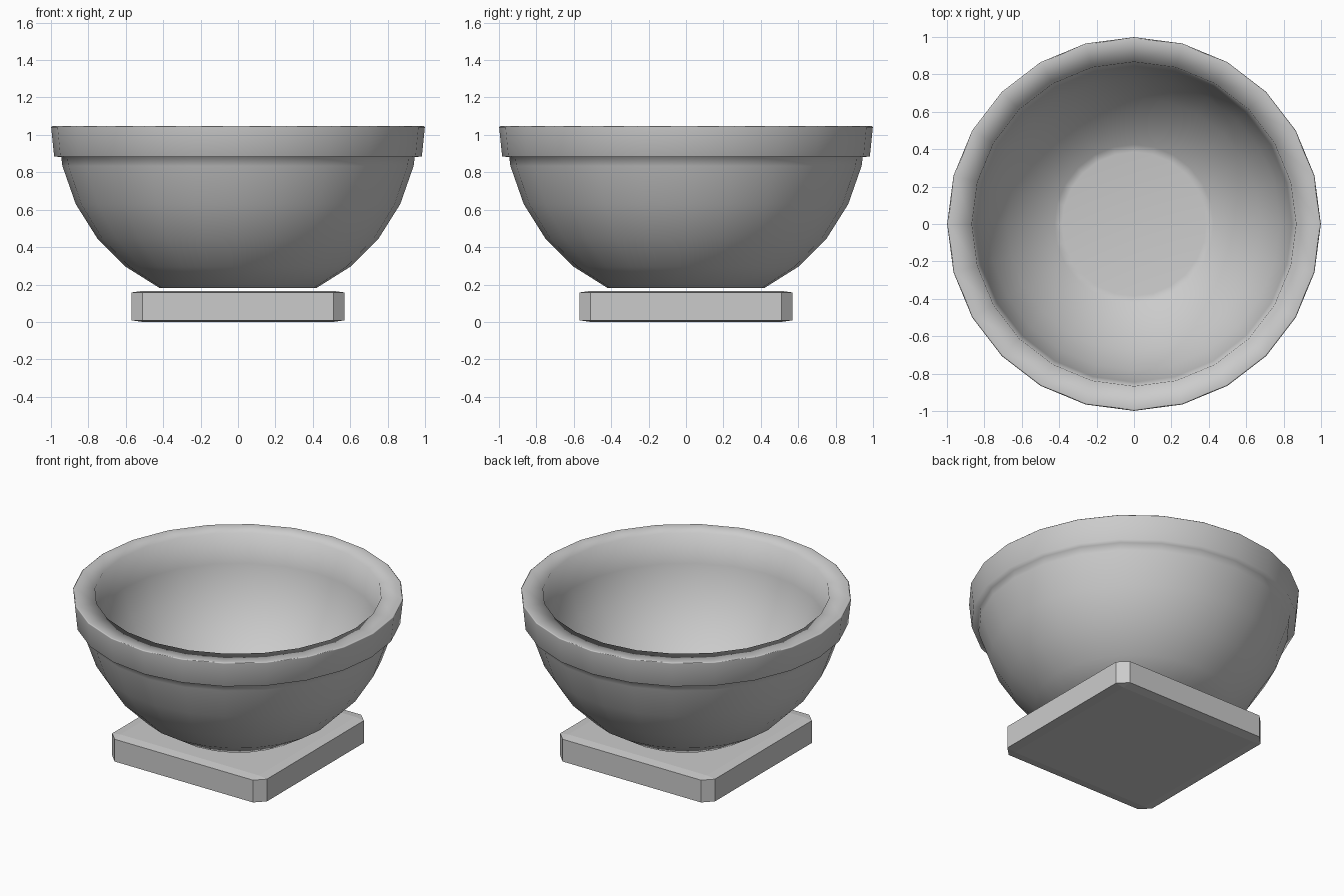
import bpy, bmesh, math
from mathutils import Matrix

if "Cube" in bpy.data.objects:
    bpy.data.objects.remove(bpy.data.objects["Cube"])


def add_object(name, bm, smooth):
    bmesh.ops.recalc_face_normals(bm, faces=bm.faces[:])
    me = bpy.data.meshes.new(name)
    bm.to_mesh(me)
    bm.free()
    for p in me.polygons:
        p.use_smooth = smooth
    ob = bpy.data.objects.new(name, me)
    bpy.context.collection.objects.link(ob)
    return ob


def lathe(name, profile, segments):
    bm = bmesh.new()
    verts = [bm.verts.new((r, 0, z)) for r, z in profile]
    edges = [bm.edges.new(pair) for pair in zip(verts, verts[1:])]
    bmesh.ops.spin(bm, geom=verts + edges, cent=(0, 0, 0), axis=(0, 0, 1),
                   angle=math.tau, steps=segments, use_merge=False)
    bmesh.ops.remove_doubles(bm, verts=bm.verts[:], dist=1e-4)
    return add_object(name, bm, True)


def arc(radius, first, last):
    """Points of a hemisphere hanging from the rim height, in 90/7 degree steps."""
    step = math.pi / 14
    return [(radius * math.sin(i * step), 1.048 - radius * math.cos(i * step))
            for i in range(first, last + 1)]


# Bowl: spherical outer wall, overhanging rim band, inner wall and flat floor
outer = [(0, 0.18)] + arc(0.963, 2, 6) + [(0.945, 0.882)]
rim = [(0.983, 0.884), (0.999, 1.042), (0.992, 1.048)]
inner = arc(0.867, 3, 7)[::-1] + [(0.425, 0.298), (0.385, 0.28), (0, 0.28)]
bowl = lathe("bowl", outer + rim + inner, 24)
weighted = bowl.modifiers.new("weighted_normal", 'WEIGHTED_NORMAL')
weighted.keep_sharp = True

# Square foot plate: bevelled cube flattened to size
bm = bmesh.new()
bmesh.ops.create_cube(bm, size=1)
bmesh.ops.bevel(bm, geom=bm.edges[:], offset=0.053, segments=1,
                affect='EDGES', profile=0.5)
bmesh.ops.transform(bm, verts=bm.verts[:], matrix=Matrix.Translation((0, 0, 0.083))
                    @ Matrix.Diagonal((1.14, 1.14, 0.166, 1)))
add_object("foot_plate", bm, False)
